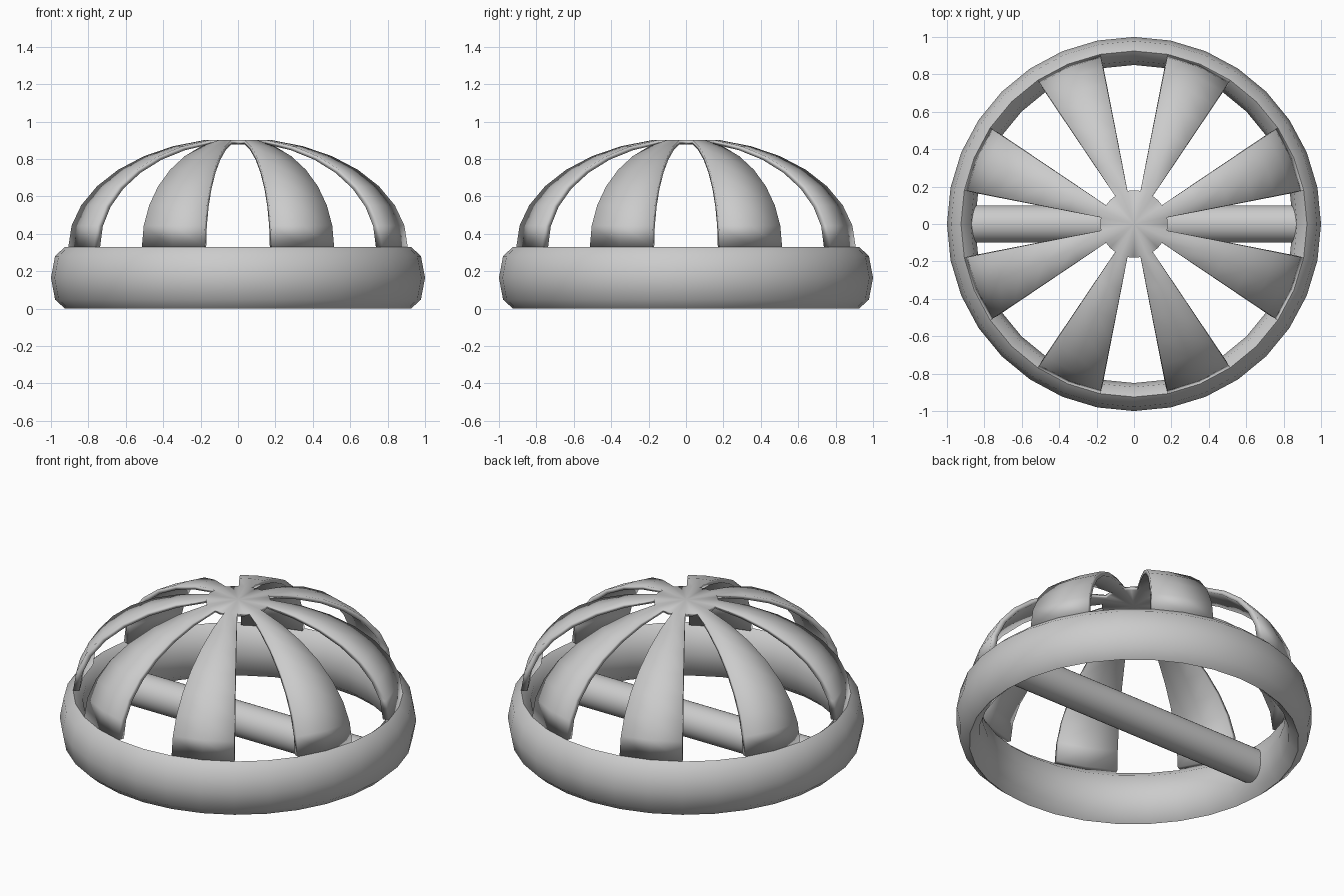
import bpy, bmesh
from math import sin, cos, pi, radians

if "Cube" in bpy.data.objects:
    bpy.data.objects.remove(bpy.data.objects["Cube"])

SEG = 32  # sides around the vertical axis


def finish(name, bm, angle=40):
    bmesh.ops.recalc_face_normals(bm, faces=bm.faces)
    me = bpy.data.meshes.new(name)
    bm.to_mesh(me)
    bm.free()
    ob = bpy.data.objects.new(name, me)
    bpy.context.collection.objects.link(ob)
    bpy.ops.object.select_all(action='DESELECT')
    ob.select_set(True)
    bpy.context.view_layer.objects.active = ob
    bpy.ops.object.shade_smooth_by_angle(angle=radians(angle))
    return ob


# Base ring: tall oval section swept round the axis
bm = bmesh.new()
rows = []
for i in range(SEG):
    a = 2 * pi * i / SEG
    row = []
    for k in range(8):
        t = 2 * pi * k / 8
        r = 0.925 + 0.075 * cos(t)
        row.append(bm.verts.new((r * cos(a), r * sin(a), 0.165 + 0.165 * sin(t))))
    rows.append(row)
for i in range(SEG):
    p, q = rows[i], rows[(i + 1) % SEG]
    for k in range(8):
        bm.faces.new((p[k], q[k], q[(k + 1) % 8], p[(k + 1) % 8]))
finish("base_ring", bm, 70)

# Dome: flat round cap with eight ribs, two faces on and two faces off
bm = bmesh.new()
R = 0.925
grid = []
for j in range(1, 9):
    th = pi / 2 * j / 8
    grid.append([bm.verts.new((R * sin(th) * cos(2 * pi * i / SEG),
                               R * sin(th) * sin(2 * pi * i / SEG),
                               R * cos(th))) for i in range(SEG)])
pole = bm.verts.new((0, 0, R * cos(pi / 16)))
for i in range(SEG):
    n = (i + 1) % SEG
    bm.faces.new((pole, grid[0][i], grid[0][n]))
    if i % 4 in (1, 2):
        for j in range(7):
            bm.faces.new((grid[j][i], grid[j + 1][i], grid[j + 1][n], grid[j][n]))
bmesh.ops.delete(bm, geom=[v for v in bm.verts if not v.link_faces], context='VERTS')
dome = finish("ribbed_dome", bm)
solid = dome.modifiers.new("thickness", 'SOLIDIFY')
solid.thickness = 0.036
solid.offset = -1
bpy.ops.object.modifier_move_to_index(modifier=solid.name, index=0)
dome.scale.z = 0.63
dome.location.z = 0.33

# Round crossbar between the inner walls of the ring
bpy.ops.mesh.primitive_cylinder_add(vertices=32, radius=0.1, depth=1.74,
                                    location=(0, 0, 0.165), rotation=(0, pi / 2, 0))
bpy.context.object.name = "crossbar"
bpy.ops.object.shade_smooth_by_angle(angle=radians(40))
